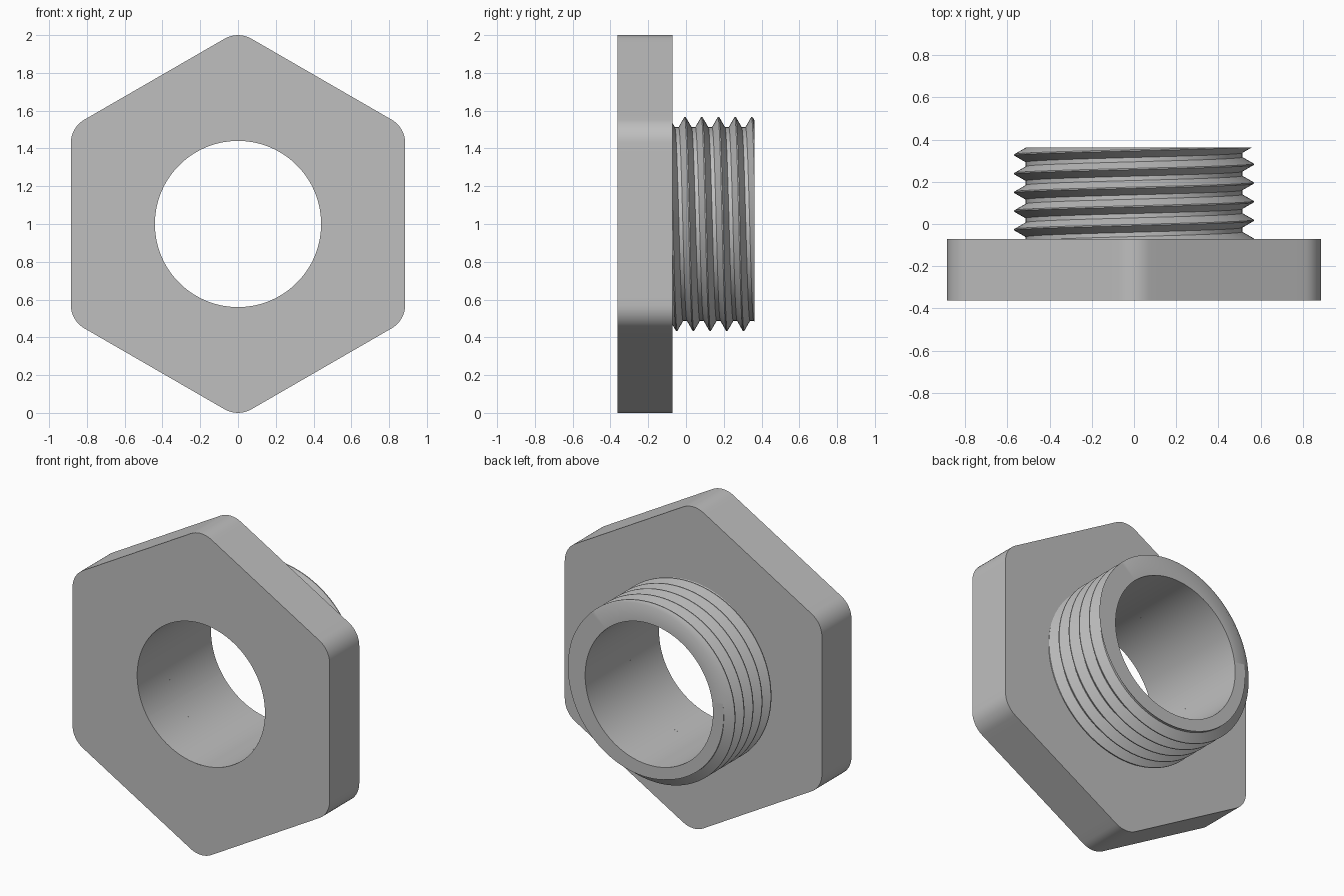
import bpy, bmesh
from math import sin, cos, pi, radians
from mathutils import Vector

default = bpy.data.objects.get("Cube")
if default:
    bpy.data.objects.remove(default)

# Main sizes
FRONT, SHOULDER, BACK = -0.363, -0.072, 0.363
BORE = 0.44
FLAT, CORNER = 0.885, 0.1416
ROOT, CREST, PITCH = 0.513, 0.567, 0.0885
STEPS = 128

grey = bpy.data.materials.new("plain grey")
grey.use_nodes = True
grey.diffuse_color = (0.52, 0.52, 0.52, 1)
grey.node_tree.nodes["Principled BSDF"].inputs["Base Color"].default_value = grey.diffuse_color


def polar(radius, angle, y):
    return Vector((radius * sin(angle), y, 1 + radius * cos(angle)))


def finish(bm, name):
    bmesh.ops.recalc_face_normals(bm, faces=bm.faces)
    mesh = bpy.data.meshes.new(name)
    bm.to_mesh(mesh)
    bm.free()
    mesh.materials.append(grey)
    obj = bpy.data.objects.new(name, mesh)
    bpy.context.collection.objects.link(obj)
    bpy.ops.object.select_all(action='DESELECT')
    obj.select_set(True)
    bpy.context.view_layer.objects.active = obj
    bpy.ops.object.shade_smooth_by_angle(angle=radians(30))


def skin(bm, rows, closed):
    """Join neighbouring rows of vertices with quads."""
    count = len(rows) if closed else len(rows) - 1
    for i in range(count):
        a, b = rows[i], rows[(i + 1) % len(rows)]
        for j in range(len(a) - 1):
            bm.faces.new((a[j], a[j + 1], b[j + 1], b[j]))


# Hexagonal flange: rounded outline, flats divided so the bore edge is round
corners = []
for k in range(6):
    middle = k * pi / 3
    centre = polar((FLAT - CORNER) / cos(pi / 6), middle, 0)
    corners.append([centre + CORNER * Vector((sin(t), 0, cos(t)))
                    for t in (middle + radians(-30 + 60 * s / 8) for s in range(9))])
outline = []
for k in range(6):
    outline += corners[k]
    start, end = corners[k][-1], corners[(k + 1) % 6][0]
    outline += [start.lerp(end, s / 16) for s in range(1, 16)]

bm = bmesh.new()
axis = Vector((0, 0, 1))
rows = []
for p in outline:
    inner = axis + (p - axis).normalized() * BORE
    rows.append([bm.verts.new((q.x, y, q.z)) for q, y in
                 ((inner, FRONT), (p, FRONT), (p, SHOULDER), (inner, SHOULDER))])
skin(bm, rows, True)
finish(bm, "hex_flange")

# Threaded sleeve: helical ridge run past both ends, then trimmed flat
ridge = [(-PITCH / 2, ROOT), (-0.034, ROOT), (-0.003, CREST),
         (0.003, CREST), (0.034, ROOT), (PITCH / 2, ROOT)]
bm = bmesh.new()
rows = []
for i in range(-2 * STEPS, 5 * STEPS + 1):
    turn = i / STEPS
    rows.append([bm.verts.new(polar(r, 2 * pi * turn, -0.005 + PITCH * turn + dy))
                 for dy, r in ridge])
skin(bm, rows, False)
bmesh.ops.remove_doubles(bm, verts=bm.verts, dist=0.00001)


def trim(y, direction):
    geom = bm.verts[:] + bm.edges[:] + bm.faces[:]
    cut = bmesh.ops.bisect_plane(bm, geom=geom, dist=0.000001, plane_co=(0, y, 0),
                                 plane_no=(0, direction, 0), clear_outer=True)
    return [e for e in cut["geom_cut"] if isinstance(e, bmesh.types.BMEdge)]


trim(SHOULDER, -1)
rim = trim(BACK, 1)

# End face and bore: pull the rim inward, then through to the front
for y in (BACK, FRONT):
    grown = bmesh.ops.extrude_edge_only(bm, edges=rim)["geom"]
    rim = [e for e in grown if isinstance(e, bmesh.types.BMEdge)]
    moved = [v for v in grown if isinstance(v, bmesh.types.BMVert)]
    rim = [e for e in rim if all(v in moved for v in e.verts)]
    for v in moved:
        out = Vector((v.co.x, 0, v.co.z - 1)).normalized() * BORE
        v.co = (out.x, y, 1 + out.z)
finish(bm, "threaded_sleeve")
